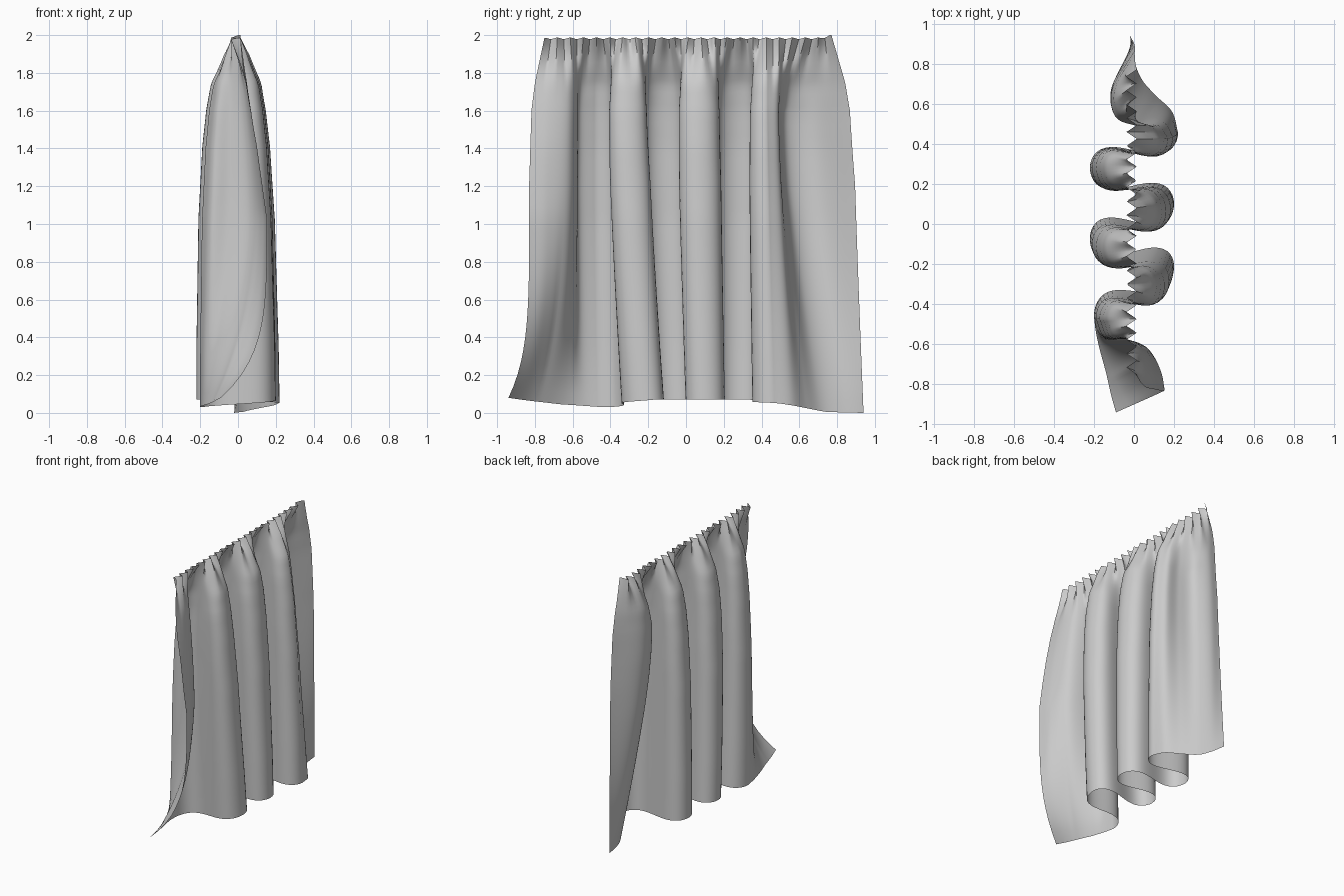
import bpy, bmesh, math
from mathutils import Vector

if "Cube" in bpy.data.objects:
    bpy.data.objects.remove(bpy.data.objects["Cube"])


def keyed(keys, v):
    """Piecewise linear lookup in sorted (position, value) pairs."""
    for (a, fa), (b, fb) in zip(keys, keys[1:]):
        if v <= b:
            return fa + (fb - fa) * max(0, v - a) / (b - a)
    return keys[-1][1]


def spline(pts, n):
    """n + 1 samples of a Catmull-Rom curve through the points."""
    p = [Vector(q) for q in pts]
    p = [2 * p[0] - p[1]] + p + [2 * p[-1] - p[-2]]
    out = []
    for k in range(n + 1):
        f = k / n * (len(pts) - 1)
        i = min(int(f), len(pts) - 2)
        t = f - i
        a, b, c, d = p[i:i + 4]
        out.append(0.5 * (2 * b + (c - a) * t + (2 * a - 5 * b + 4 * c - d) * t * t
                          + (3 * b - a - 3 * c + d) * t ** 3))
    return out


def fold(f0, f1, t):
    """Point on the overhanging wave between two fold centres."""
    y = f0[1] + (f1[1] - f0[1]) * t + .053 * math.sin(2 * math.pi * t)
    return Vector(((f0[0] + f1[0]) / 2 + (f0[0] - f1[0]) / 2 * math.cos(math.pi * t), y))


# fold centres and free ends, at mid height and along the hem
FOLDS_MID = [(-.20, -.475), (.18, -.315), (-.22, -.115), (.19, .06), (-.22, .285), (.20, .425)]
FOLDS_HEM = [(-.20, -.46), (.20, -.21), (-.22, -.07), (.20, .10), (-.22, .28), (.22, .455)]
NEAR_MID = [(.16, -.83), (.14, -.73), (.08, -.62), (-.04, -.575), (-.15, -.57), (-.20, -.475)]
NEAR_HEM = [(-.09, -.94), (-.115, -.85), (-.14, -.74), (-.17, -.63), (-.19, -.54), (-.20, -.46)]
FAR_MID = [(.20, .425), (.14, .485), (.01, .48), (-.12, .52), (-.14, .67), (.01, .885)]
FAR_HEM = [(.22, .455), (.19, .56), (.11, .64), (.04, .72), (.00, .82), (-.02, .94)]
TOP0, TOP1, N_END, N_FOLD = -.75, .77, 40, 22

# columns: (mid point, hem point, top y)
cols = []
for k, (m, h) in enumerate(zip(spline(NEAR_MID, N_END), spline(NEAR_HEM, N_END))):
    cols.append((m, h, TOP0 + (FOLDS_MID[0][1] - TOP0) * k / N_END))
for i in range(5):
    y0, y1 = FOLDS_MID[i][1], FOLDS_MID[i + 1][1]
    for k in range(1, N_FOLD + 1):
        t = k / N_FOLD
        cols.append((fold(*FOLDS_MID[i:i + 2], t), fold(*FOLDS_HEM[i:i + 2], t), y0 + (y1 - y0) * t))
for k, (m, h) in enumerate(zip(spline(FAR_MID, N_END), spline(FAR_HEM, N_END))):
    if k:
        cols.append((m, h, FOLDS_MID[-1][1] + (TOP1 - FOLDS_MID[-1][1]) * k / N_END))

SPREAD = [(0, 1), (.3, 1), (1, .95), (1.4, .85), (1.6, .75), (1.75, .63), (1.9, .29), (2, 0)]
EDGE_SPREAD = [(0, 1), (1, .96), (1.4, .65), (1.6, .45), (1.75, .3), (2, 0)]
SPREAD_Y = [(0, 1), (1.2, 1), (1.6, .85), (1.75, .63), (2, 0)]
HEM_Z = [(-.75, .08), (-.6, .045), (-.46, .03), (-.3, .07), (.3, .07), (.45, .05), (.65, .005), (.77, 0)]
ROWS = [i / 24 * 1.6 for i in range(24)] + [1.6 + .4 * i / 12 for i in range(13)]

# curtain cloth: gathered heading at the top, deep folds below
bm = bmesh.new()
grid = []
for mid, hem, ty in cols:
    u = (ty - TOP0) / (TOP1 - TOP0)
    tri = abs((u * 22) % 1 * 2 - 1) * 2 - 1          # small gathers
    z0 = keyed(HEM_Z, ty)
    z1 = 1.983 + .005 * tri * (0 < u < 1) + .017 * max(0, 1 - abs(u - 1) / .04)
    power = keyed([(0, 5.5), (.06, 2.6), (.2, 1.3), (1, 1.2)], u)
    edge = max(0, 1 - u / .14)
    line = []
    for r in ROWS:
        to_hem = max(0, 1 - r / (1.3 if u < .18 else 1.6)) ** power
        p = mid.lerp(hem, to_hem)
        s = keyed(SPREAD, r)
        sx = s + (keyed(EDGE_SPREAD, r) - s) * edge
        gather = max(0, (r - 1.65) / .35) ** 2
        x = -.012 * (1 - sx) + p.x * sx + .026 * tri * gather
        y = ty + (p.y - ty) * keyed(SPREAD_Y, r)
        line.append(bm.verts.new((x, y, z0 + (z1 - z0) * r / 2)))
    grid.append(line)
for a, b in zip(grid, grid[1:]):
    for j in range(len(ROWS) - 1):
        bm.faces.new((a[j], b[j], b[j + 1], a[j + 1]))

mesh = bpy.data.meshes.new("curtain")
bm.to_mesh(mesh)
bm.free()
curtain = bpy.data.objects.new("curtain", mesh)
bpy.context.collection.objects.link(curtain)
bpy.context.view_layer.objects.active = curtain
curtain.select_set(True)
bpy.ops.object.shade_smooth_by_angle(angle=math.radians(50))
